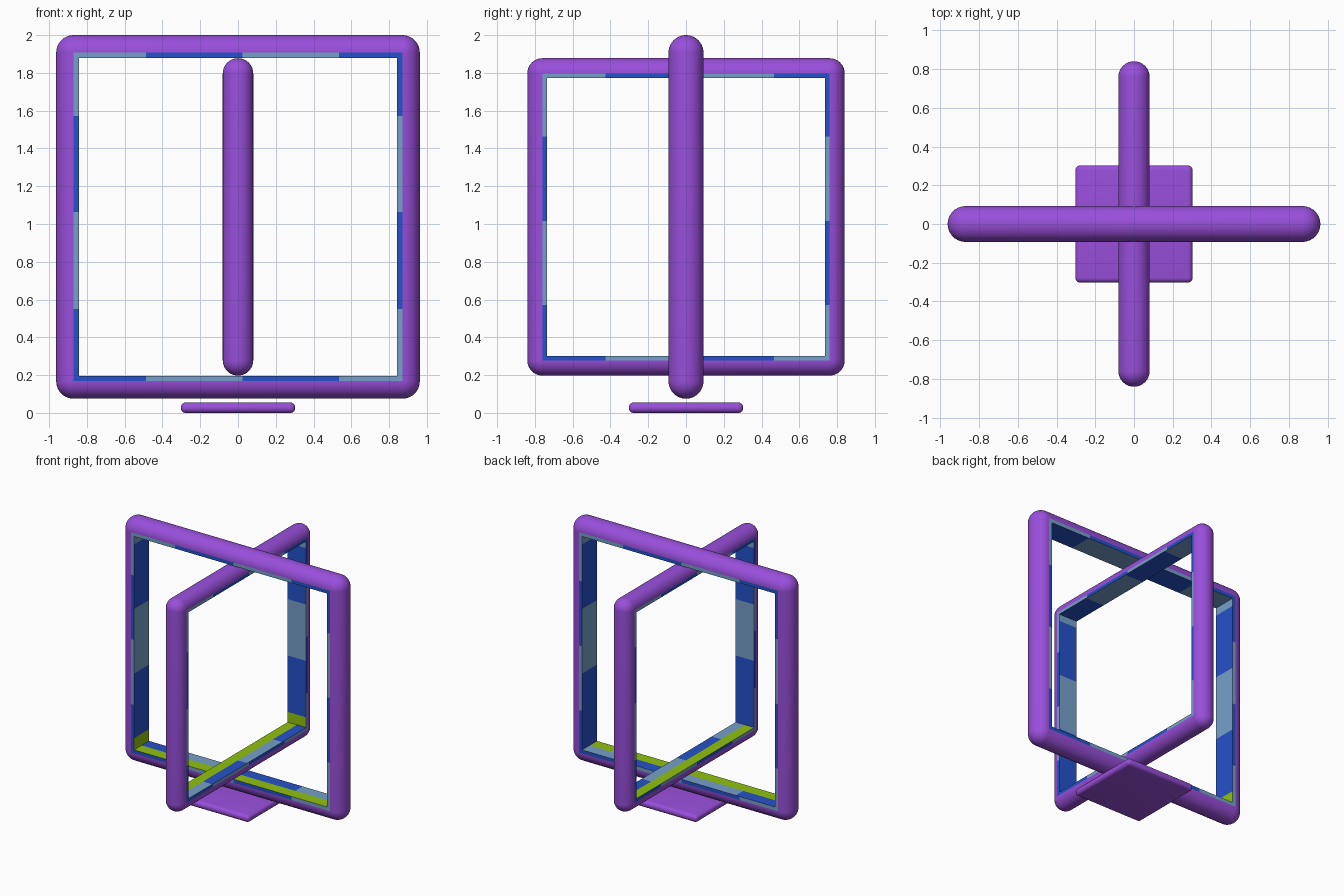
import bpy, bmesh, math
from mathutils import Vector

if "Cube" in bpy.data.objects:
    bpy.data.objects.remove(bpy.data.objects["Cube"])

HALF, R, INNER = 0.87, 0.0925, 0.842   # core half size, rim radius, opening half size
CZ, STEPS = 1.0375, 10


def material(name, rgb):
    m = bpy.data.materials.new(name)
    m.diffuse_color = (*rgb, 1)
    m.use_nodes = True
    m.node_tree.nodes["Principled BSDF"].inputs["Base Color"].default_value = m.diffuse_color
    return m


purple = material("purple", (0.32, 0.078, 0.71))
blue = material("deep blue", (0.018, 0.085, 0.59))
light = material("pale blue", (0.18, 0.35, 0.59))
green = material("lime green", (0.28, 0.54, 0.004))
PURPLE, BLUE, LIGHT, GREEN = range(4)

FRONT = (-0.487, 0.025, 0.534)          # colour breaks on the front edge
BACK = (-0.534, -0.025, 0.487)          # colour breaks on the back edge
WALL = (-0.75, -0.24, 0.27, 0.78)       # breaks up the inner walls
FLOOR = (-0.5, 0.0, 0.5)


def cell(v, breaks):
    return sum(v > b for b in breaks)


def clamp(v, lim):
    return max(-lim, min(lim, v))


def place(side, u, c, y):
    return {"bottom": Vector((u, y, -c)), "top": Vector((u, y, c)),
            "left": Vector((-c, y, u)), "right": Vector((c, y, u))}[side]


def add_face(bm, pts, outward, mat):
    f = bm.faces.new([bm.verts.new(p) for p in pts])
    f.normal_update()
    if f.normal.dot(outward) < 0:
        f.normal_flip()
    f.material_index = mat


def rim(bm):
    # half-round tube round a square, with ball corners
    rings = []
    for q, (sx, sz) in enumerate(((1, 1), (-1, 1), (-1, -1), (1, -1))):
        for s in range(STEPS + 1):
            a = math.radians(90 * (q + s / STEPS))
            ring = []
            for k in range(2 * STEPS + 1):
                p = math.radians(-90 + 90 * k / STEPS)
                d = R * math.cos(p)
                ring.append(bm.verts.new((sx * HALF + d * math.cos(a), R * math.sin(p),
                                          sz * HALF + d * math.sin(a))))
            rings.append(ring)
    for i, a in enumerate(rings):
        b = rings[(i + 1) % len(rings)]
        for k in range(2 * STEPS):
            bm.faces.new((a[k], a[k + 1], b[k + 1], b[k]))
    bmesh.ops.remove_doubles(bm, verts=bm.verts[:], dist=1e-5)
    bm.normal_update()
    for f in bm.faces:
        f.smooth = True
        c = f.calc_center_median()
        core = Vector((clamp(c.x, HALF), 0, clamp(c.z, HALF)))
        if f.normal.dot(c - core) < 0:
            f.normal_flip()


def strip(bm):
    # banded lining of the opening
    for side in ("bottom", "top", "left", "right"):
        level = 3 if side in ("top", "right") else 0
        # front and back edges, checkered
        for y, breaks, flip in ((-R, FRONT, 0), (R, BACK, 1)):
            stops = [-HALF, *breaks, HALF]
            for i, (u0, u1) in enumerate(zip(stops, stops[1:])):
                mat = LIGHT if (i + level + flip) % 2 else BLUE
                pts = [place(side, u0, HALF, y), place(side, u1, HALF, y),
                       place(side, clamp(u1, INNER), INNER, y),
                       place(side, clamp(u0, INNER), INNER, y)]
                add_face(bm, pts, Vector((0, y, 0)), mat)
        # inner face
        flat = side in ("bottom", "top")
        stops = [-INNER, *(FLOOR if flat else WALL), INNER]
        inward = -place(side, 0, 1, 0)
        for i, (u0, u1) in enumerate(zip(stops, stops[1:])):
            if flat:
                mat = LIGHT if i % 2 == (1 if side == "bottom" else 0) else BLUE
            else:
                mat = BLUE if i % 2 else LIGHT
                if i == 0:
                    mat = GREEN if side == "left" else BLUE
            for y0, y1 in ((-R, 0), (0, R)):
                m = GREEN if side == "bottom" and y0 < 0 else mat
                add_face(bm, [place(side, u0, INNER, y0), place(side, u1, INNER, y0),
                              place(side, u1, INNER, y1), place(side, u0, INNER, y1)], inward, m)


def new_object(name, mesh):
    ob = bpy.data.objects.new(name, mesh)
    bpy.context.collection.objects.link(ob)
    return ob


# Two crossed square hoops sharing one mesh
bm = bmesh.new()
rim(bm)
strip(bm)
hoop = bpy.data.meshes.new("square_hoop")
bm.to_mesh(hoop)
bm.free()
for m in (purple, blue, light, green):
    hoop.materials.append(m)
for name, size, turn in (("large_hoop", 1.0, 0), ("small_hoop", 0.873, -90)):
    ob = new_object(name, hoop)
    ob.location.z = CZ
    ob.scale = (size,) * 3
    ob.rotation_euler.z = math.radians(turn)

# Base plate with rounded edges
bm = bmesh.new()
bmesh.ops.create_cube(bm, size=1)
bmesh.ops.scale(bm, vec=(0.606, 0.606, 0.055), verts=bm.verts[:])
bmesh.ops.translate(bm, vec=(0, 0, 0.0275), verts=bm.verts[:])
bmesh.ops.bevel(bm, geom=bm.edges[:], offset=0.025, segments=5, profile=0.5, affect='EDGES')
for f in bm.faces:
    f.smooth = True
plate = bpy.data.meshes.new("base_plate")
bm.to_mesh(plate)
bm.free()
plate.materials.append(purple)
new_object("base_plate", plate)
